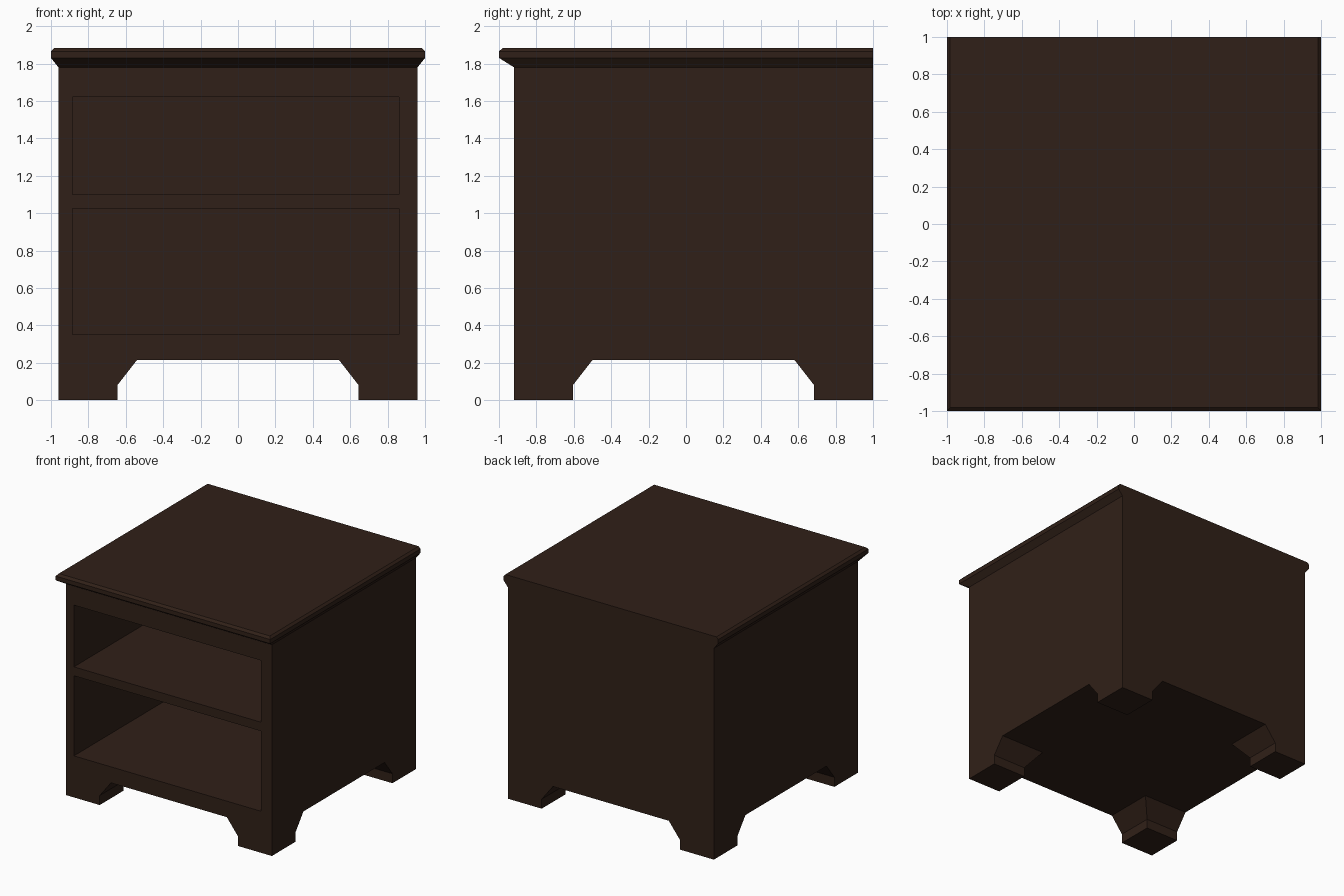
import bpy, bmesh

if "Cube" in bpy.data.objects:
    bpy.data.objects.remove(bpy.data.objects["Cube"])

wood = bpy.data.materials.new("dark_wood")
wood.diffuse_color = (0.03, 0.0145, 0.009, 1)
wood.use_nodes = True
wood.node_tree.nodes["Principled BSDF"].inputs["Base Color"].default_value = wood.diffuse_color


def loft(name, rings):
    """Closed solid through equal-length rings of points, capped at both ends."""
    bm = bmesh.new()
    loops = [[bm.verts.new(p) for p in ring] for ring in rings]
    n = len(loops[0])
    for a, b in zip(loops, loops[1:]):
        for i in range(n):
            j = (i + 1) % n
            bm.faces.new((a[i], a[j], b[j], b[i]))
    bm.faces.new(loops[0][::-1])
    bm.faces.new(loops[-1])
    bmesh.ops.recalc_face_normals(bm, faces=bm.faces)
    mesh = bpy.data.meshes.new(name)
    bm.to_mesh(mesh)
    bm.free()
    obj = bpy.data.objects.new(name, mesh)
    bpy.context.collection.objects.link(obj)
    mesh.materials.append(wood)
    return obj


def rect(x0, x1, y0, y1, z):
    return [(x0, y0, z), (x1, y0, z), (x1, y1, z), (x0, y1, z)]


def box(name, x0, x1, y0, y1, z0, z1):
    return loft(name, [rect(x0, x1, y0, y1, z0), rect(x0, x1, y0, y1, z1)])


def cut(target, cutter):
    mod = target.modifiers.new("cut", 'BOOLEAN')
    mod.operation = 'DIFFERENCE'
    mod.solver = 'EXACT'
    mod.object = cutter
    bpy.context.view_layer.objects.active = target
    bpy.ops.object.modifier_apply(modifier=mod.name)
    bpy.data.objects.remove(cutter)


# Carcass: one solid block from floor to underside of the top
carcass = box("carcass", -0.96, 0.96, -0.92, 1.0, 0, 1.78)

# Two crossing arches leave four bracket feet with mitred flares
arch = [(-0.645, -0.1), (0.645, -0.1), (0.645, 0.08),
        (0.54, 0.215), (-0.54, 0.215), (-0.645, 0.08)]
cut(carcass, loft("front_arch", [[(u, y, z) for u, z in arch] for y in (-1.2, 1.2)]))
cut(carcass, loft("side_arch", [[(x, u + 0.04, z) for u, z in arch] for x in (-1.2, 1.2)]))

# Open drawer bays
for z0, z1 in ((0.35, 1.025), (1.10, 1.62)):
    cut(carcass, box("bay", -0.885, 0.86, -1.2, 0.93, z0, z1))

# Moulded top: profile of (half width, front edge, height), flush at the back
profile = [(0.96, -0.92, 1.78), (1.0, -1.0, 1.83), (1.0, -1.0, 1.865), (0.983, -0.98, 1.883)]
loft("table_top", [rect(-w, w, f, 1.0, z) for w, f, z in profile])
